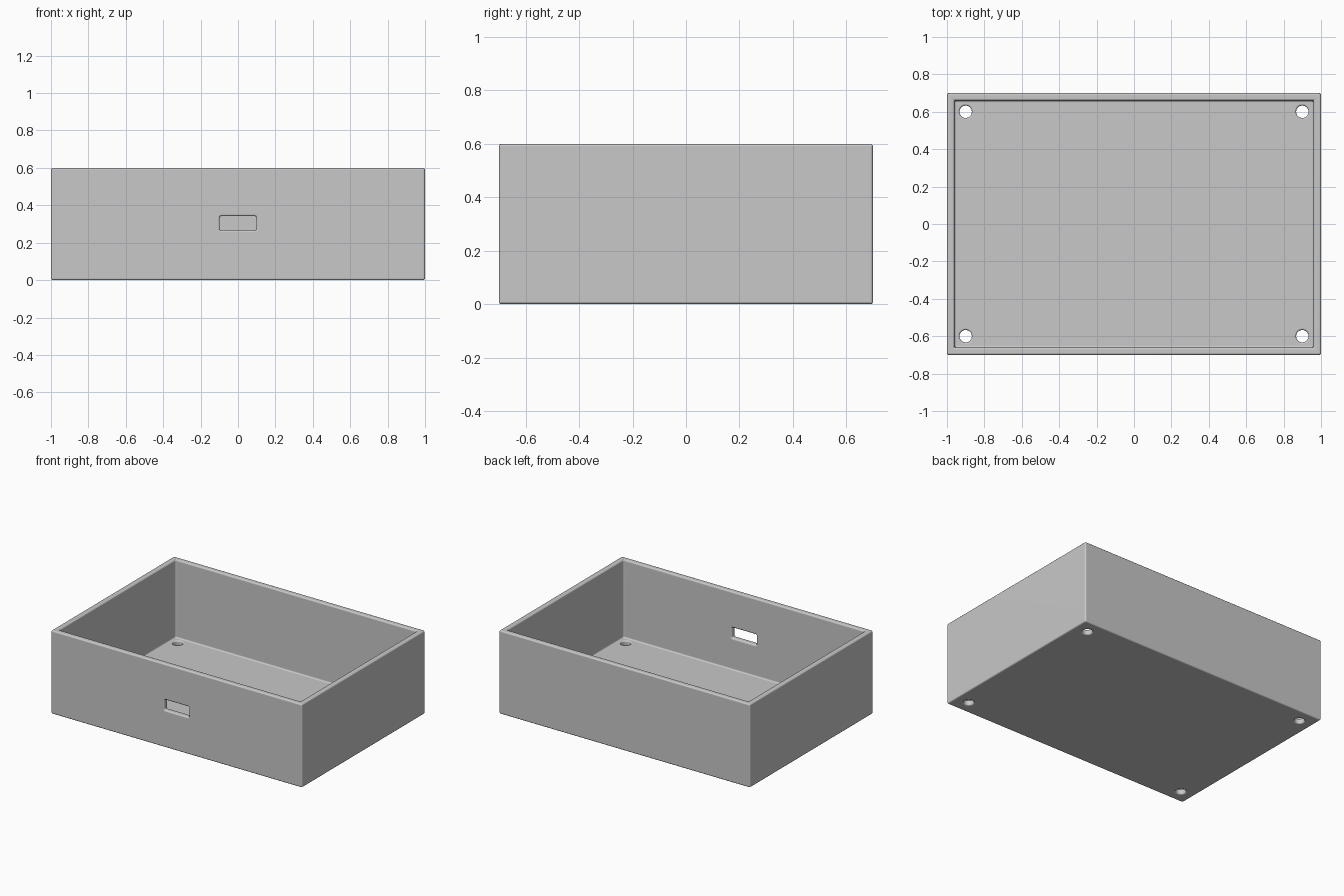
import bpy, bmesh, math
from mathutils import Vector

if "Cube" in bpy.data.objects:
    bpy.data.objects.remove(bpy.data.objects["Cube"])

L, W, H, T = 2.0, 1.4, 0.6, 0.04   # outer size and wall thickness
B = 0.01                            # edge rounding

grey = bpy.data.materials.new("grey")
grey.diffuse_color = (0.58, 0.58, 0.58, 1)
grey.use_nodes = True
grey.node_tree.nodes["Principled BSDF"].inputs["Base Color"].default_value = grey.diffuse_color


def make_object(name, bm):
    bmesh.ops.recalc_face_normals(bm, faces=bm.faces)
    mesh = bpy.data.meshes.new(name)
    bm.to_mesh(mesh)
    bm.free()
    mesh.materials.append(grey)
    ob = bpy.data.objects.new(name, mesh)
    bpy.context.collection.objects.link(ob)
    return ob


def rounded_rect(hw, hh, r, steps):
    """Outline points; becomes a circle when hw = hh = r."""
    pts = []
    for q, (sx, sy) in enumerate([(1, 1), (-1, 1), (-1, -1), (1, -1)]):
        for i in range(steps + 1):
            a = (q + i / steps) * math.pi / 2
            p = Vector((sx * (hw - r) + r * math.cos(a),
                        sy * (hh - r) + r * math.sin(a)))
            if not pts or (p - pts[-1]).length > 1e-5:
                pts.append(p)
    if (pts[0] - pts[-1]).length < 1e-5:
        pts.pop()
    return pts


def add_cutter(bm, hw, hh, r, steps, place):
    """Through-cut with rounded lips on both wall faces."""
    lip = [(B * (1 - math.sin(a)), B * (1 - math.cos(a)))
           for a in (0, math.pi / 6, math.pi / 3, math.pi / 2)]
    profile = [(B, -0.02)] + lip
    profile += [(o, T - d) for o, d in reversed(profile)]
    rings = [[bm.verts.new(place(p.x, p.y, d))
              for p in rounded_rect(hw + o, hh + o, r + o, steps)]
             for o, d in profile]
    for a, b in zip(rings, rings[1:]):
        n = len(a)
        for i in range(n):
            bm.faces.new((a[i], a[(i + 1) % n], b[(i + 1) % n], b[i]))
    bm.faces.new(rings[0])
    bm.faces.new(rings[-1])


# Open tray: box with inset top pushed down to the floor
bm = bmesh.new()
bmesh.ops.create_cube(bm, size=1)
for v in bm.verts:
    v.co = Vector((v.co.x * L, v.co.y * W, (v.co.z + 0.5) * H))
top = max(bm.faces, key=lambda f: f.calc_center_median().z)
bmesh.ops.inset_region(bm, faces=[top], thickness=T, use_even_offset=True)
ret = bmesh.ops.extrude_face_region(bm, geom=[top])
for v in ret["geom"]:
    if isinstance(v, bmesh.types.BMVert):
        v.co.z = T
if top.is_valid:
    bmesh.ops.delete(bm, geom=[top], context="FACES_ONLY")
box = make_object("enclosure_box", bm)

bevel = box.modifiers.new("rounded_edges", "BEVEL")
bevel.width = B
bevel.segments = 3
bevel.limit_method = "ANGLE"

# Corner screw holes and front connector slot
bm = bmesh.new()
for x in (-0.9, 0.9):
    for y in (-0.6, 0.6):
        add_cutter(bm, 0.033, 0.033, 0.033, 8,
                   lambda u, v, d, x=x, y=y: (x + u, y + v, d))
add_cutter(bm, 0.098, 0.038, 0.008, 3,
           lambda u, v, d: (u, -W / 2 + d, 0.304 + v))
cutter = make_object("hole_cutter", bm)
cutter.hide_render = True

cut = box.modifiers.new("holes", "BOOLEAN")
cut.operation = "DIFFERENCE"
cut.solver = "EXACT"
cut.object = cutter

# Bake the modifiers, drop the cutter, smooth the rounded edges
bpy.context.view_layer.objects.active = box
box.select_set(True)
for name in ("rounded_edges", "holes"):
    bpy.ops.object.modifier_apply(modifier=name)
bpy.data.objects.remove(cutter)
bpy.ops.object.shade_smooth_by_angle(angle=math.radians(35))
weighted = box.modifiers.new("clean_shading", "WEIGHTED_NORMAL")
weighted.keep_sharp = True
